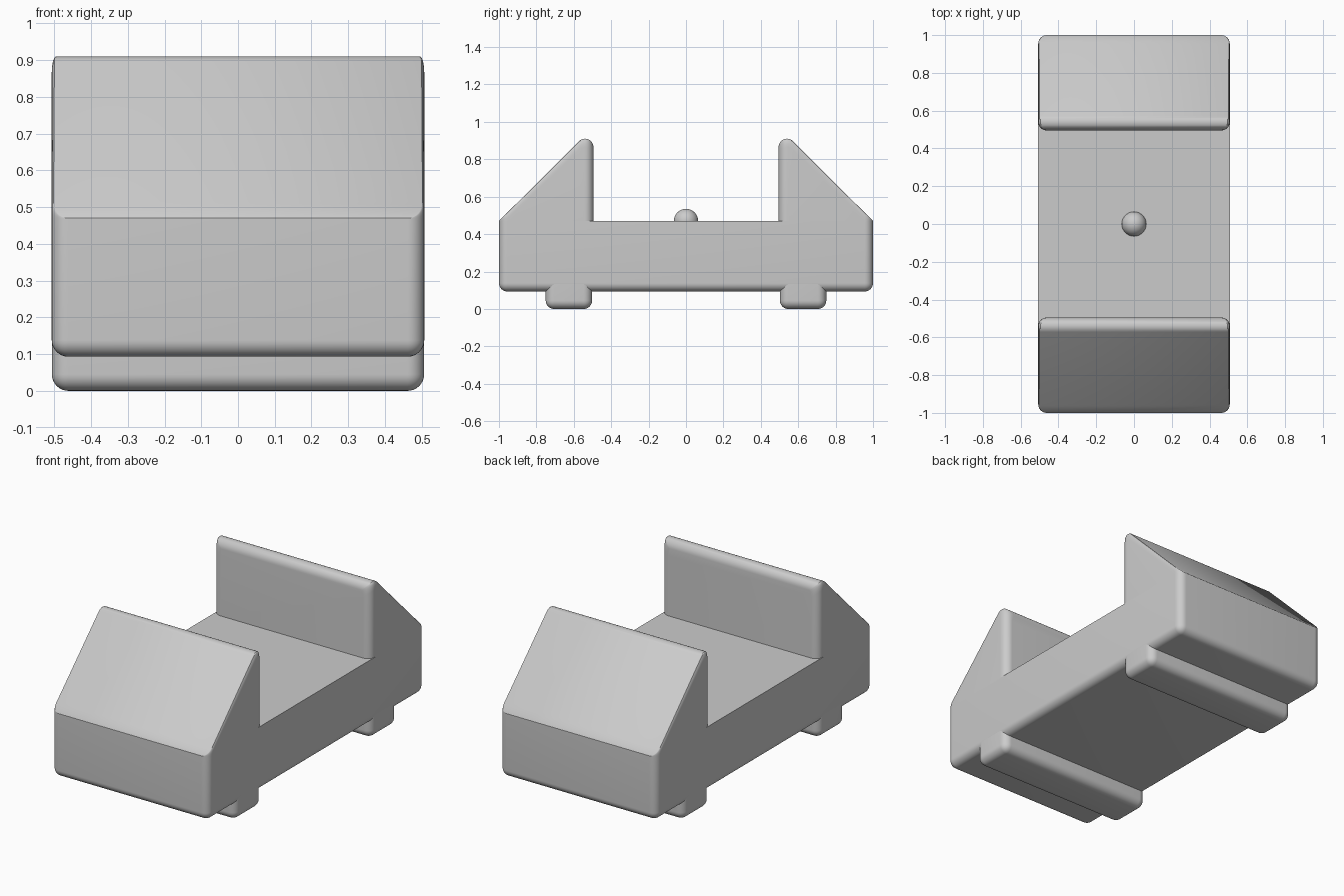
import bpy, bmesh
from math import sin, cos, pi, radians, sqrt

cube = bpy.data.objects.get("Cube")
if cube:
    bpy.data.objects.remove(cube, do_unlink=True)

HALF_W = 0.507    # half width of the model
R = 0.045         # common fillet radius
DECK = 0.47       # deck height

grey = bpy.data.materials.new("light grey")
grey.use_nodes = True
colour = (0.6, 0.6, 0.6, 1)
grey.diffuse_color = colour
grey.node_tree.nodes["Principled BSDF"].inputs["Base Color"].default_value = colour


def finish(name, bm):
    bmesh.ops.recalc_face_normals(bm, faces=bm.faces)
    mesh = bpy.data.meshes.new(name)
    bm.to_mesh(mesh)
    bm.free()
    mesh.materials.append(grey)
    obj = bpy.data.objects.new(name, mesh)
    bpy.context.collection.objects.link(obj)
    bpy.ops.object.select_all(action='DESELECT')
    obj.select_set(True)
    bpy.context.view_layer.objects.active = obj
    bpy.ops.object.shade_smooth_by_angle(angle=radians(30))
    return obj


def rounded_block(name, half_w, y0, y1, z0, z1):
    """Box with every edge rounded except those around the top face."""
    bm = bmesh.new()
    bmesh.ops.create_cube(bm, size=1)
    for v in bm.verts:
        v.co = (2 * half_w * v.co.x, (y0 + y1) / 2 + (y1 - y0) * v.co.y,
                z0 if v.co.z < 0 else z1)
    edges = [e for e in bm.edges if min(v.co.z for v in e.verts) < z1 - 1e-4]
    bmesh.ops.bevel(bm, geom=edges, offset=R, segments=8, profile=0.5,
                    affect='EDGES', clamp_overlap=True)
    return finish(name, bm)


def end_wall(name, side):
    """Sloped wall lofted along y, with a rounded crest and corners."""
    inner, outer, crest_z, base = 0.495, 1.0, 0.865, DECK - 0.004
    n = 8
    stations = []
    # Outer corner rounding, on the 45 degree slope
    for i in range(n + 1):
        a = pi / 2 * i / n
        d = R * (1 - cos(a))
        stations.append((outer - d, HALF_W - R + R * sin(a), DECK + d))
    # Crest arc, with the inner corner rounding
    for i in range(13):
        a = -pi / 4 + 3 * pi / 4 * i / 12
        w = HALF_W - R + R * cos(max(a, 0))
        stations.append((inner + R - R * sin(a), w, crest_z + R * cos(a)))

    bm = bmesh.new()
    rings = []
    for y, w, z in stations:
        rz = min(R, (z - base) * 0.6)
        rx = 0.012 * rz / R
        half = [(w, base)]
        for k in range(5):
            a = pi / 2 * k / 4
            half.append((w - rx + rx * cos(a), z - rz + rz * sin(a)))
        ring = half + [(-x, h) for x, h in reversed(half)]
        rings.append([bm.verts.new((x, side * y, h)) for x, h in ring])
    for a, b in zip(rings, rings[1:]):
        for i in range(len(a)):
            j = (i + 1) % len(a)
            bm.faces.new((a[i], a[j], b[j], b[i]))
    bm.faces.new(rings[0])
    bm.faces.new(rings[-1])
    return finish(name, bm)


# Main body
rounded_block("body", HALF_W, -1, 1, 0.093, DECK)

# End walls and cross feet
for label, side in (("front", -1), ("back", 1)):
    end_wall(label + "_wall", side)
    y0, y1 = sorted((side * 0.502, side * 0.75))
    rounded_block(label + "_foot", HALF_W - 0.0005, y0, y1, 0, 0.2)

# Round knob in the middle of the deck
bm = bmesh.new()
bmesh.ops.create_uvsphere(bm, u_segments=32, v_segments=16, radius=0.065)
for v in bm.verts:
    v.co.z += DECK
finish("deck_knob", bm)
